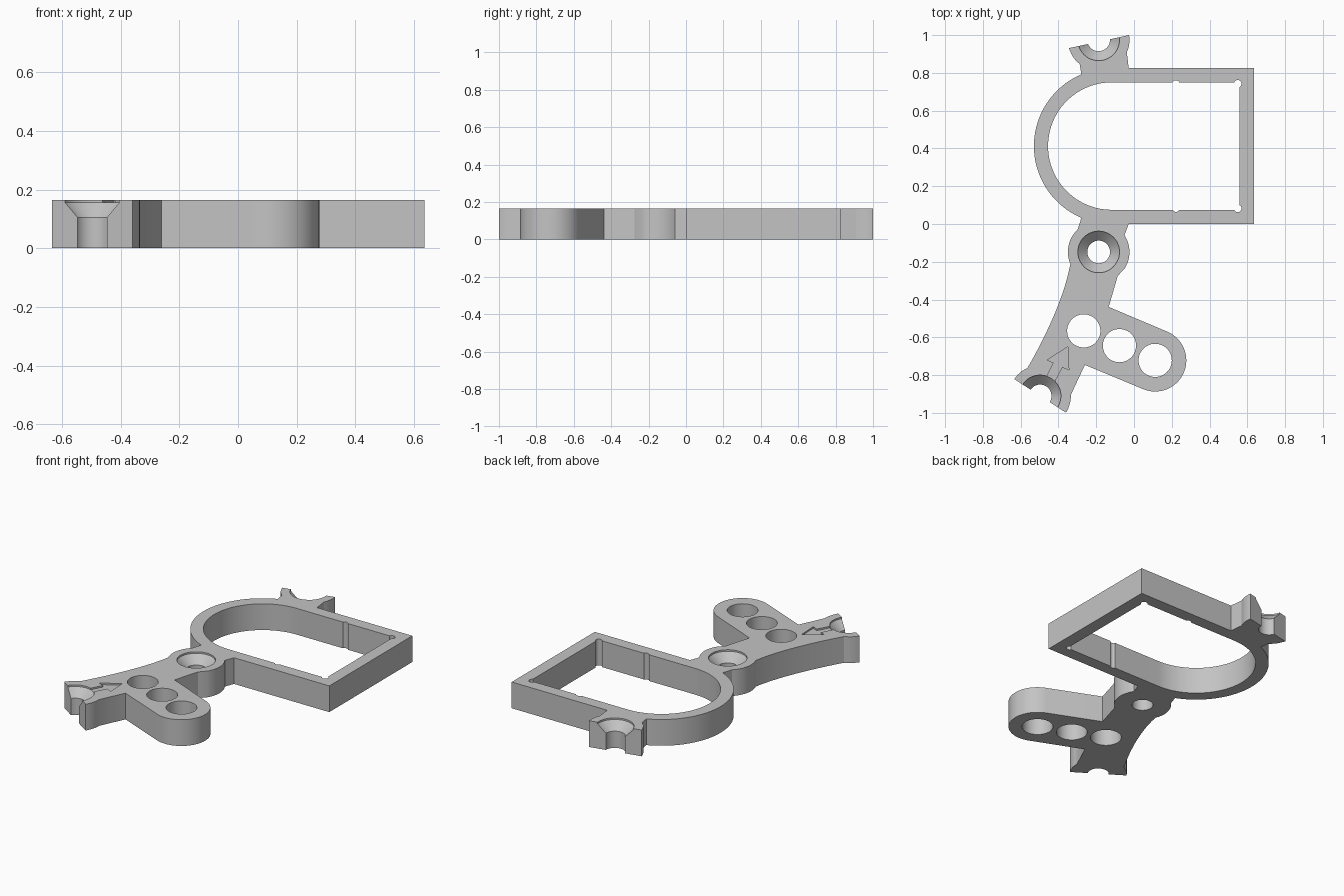
import bpy, bmesh
from math import cos, sin, radians
from mathutils import Vector
from mathutils.geometry import interpolate_bezier

if "Cube" in bpy.data.objects:
    bpy.data.objects.remove(bpy.data.objects["Cube"], do_unlink=True)

H = 0.165                      # plate thickness
BOSS, SINK, BORE = 0.163, 0.11, 0.06
TOP, MID, END = (-0.187, 0.975), (-0.187, -0.148), (-0.497, -0.91)
BEND = (-0.1175, 0.4125)       # centre of the rounded frame end
FINGER = [(-0.266, -0.566), (-0.077, -0.644), (0.112, -0.722)]

grey = bpy.data.materials.new("plain grey")
grey.use_nodes = True
grey.diffuse_color = (0.55, 0.55, 0.55, 1)
grey.node_tree.nodes["Principled BSDF"].inputs["Base Color"].default_value = grey.diffuse_color


def arc(c, r, a, b, n=12):
    angles = [radians(a + (b - a) * i / n) for i in range(n + 1)]
    return [(c[0] + r * cos(t), c[1] + r * sin(t)) for t in angles]


def circle(c, r, n=48):
    return arc(c, r, 0, 360, n)[:-1]


def loft(name, layers):
    """Closed solid through equal outlines at rising heights."""
    bm = bmesh.new()
    rings = [[bm.verts.new((x, y, z)) for x, y in pts] for pts, z in layers]
    for low, high in zip(rings, rings[1:]):
        for i in range(len(low)):
            j = (i + 1) % len(low)
            bm.faces.new((low[i], low[j], high[j], high[i]))
    bm.faces.new(rings[0][::-1])
    bm.faces.new(rings[-1])
    bmesh.ops.recalc_face_normals(bm, faces=bm.faces)
    mesh = bpy.data.meshes.new(name)
    bm.to_mesh(mesh)
    bm.free()
    mesh.materials.append(grey)
    obj = bpy.data.objects.new(name, mesh)
    bpy.context.collection.objects.link(obj)
    return obj


def prism(name, pts, low=-0.1, high=H + 0.1):
    return loft(name, [(pts, low), (pts, high)])


# Outer silhouette, counter-clockwise from the frame's front corner
edge = [Vector((x, y, 0)) for x, y in
        [(-0.337, -0.21), (-0.37, -0.40), (-0.49, -0.64), (-0.583, -0.794)]]
arm_edge = [(p.x, p.y) for p in interpolate_bezier(*edge, 16)][1:-1]
outline = [(0.635, 0), (0.635, 0.825), (-0.028, 0.825)]
outline += arc(TOP, BOSS, -24, 8.8, 6) + arc(TOP, BOSS, 195.6, 232, 6)
outline += arc(BEND, 0.4125, 113, 247, 40)
outline += arc(MID, BOSS, 133, 203) + arm_edge
outline += arc(END, BOSS, 126, 147, 4) + arc(END, BOSS, 327, 362, 6)
outline += [(-0.26, -0.746)] + arc(FINGER[2], 0.165, -112.4, 67.6, 32)
outline += [(-0.134, -0.439), (-0.086, -0.275)]
outline += arc(MID, BOSS, -32, 33) + [(-0.028, 0)]
bracket = prism("bracket_plate", outline, 0, H)

# Frame opening with relief notches
opening = [(0.558, 0.075), (0.558, 0.75)] + arc(BEND, 0.3375, 90, 270, 48)
cutters = [prism("frame_opening", opening)]
for side in (-1, 1):
    for x, off in ((0.222, 0.3285), (0.549, 0.33)):
        cutters.append(prism("relief_notch", circle((x, BEND[1] + side * off), 0.02, 20)))

# Finger holes
cutters += [prism("finger_hole", circle(c, 0.088)) for c in FINGER]

# Countersunk screw holes, two of them halved by the ends
for c in (TOP, MID, END):
    profile = [(BORE, -0.1), (BORE, 0.105), (SINK, 0.155), (SINK, H + 0.1)]
    cutters.append(loft("screw_hole", [(circle(c, r), z) for r, z in profile]))

# Shallow engraved arrow
arrow = [(-0.35, -0.65), (-0.46, -0.72), (-0.425, -0.735), (-0.49, -0.86),
         (-0.445, -0.88), (-0.38, -0.757), (-0.345, -0.772)]
cutters.append(prism("arrow_recess", arrow, H - 0.01))

# Cut everything out of the plate
bpy.context.view_layer.objects.active = bracket
bracket.select_set(True)
for cutter in cutters:
    cutter.hide_render = True
    mod = bracket.modifiers.new("cut", "BOOLEAN")
    mod.operation, mod.solver, mod.object = "DIFFERENCE", "EXACT", cutter
    bpy.ops.object.modifier_apply(modifier=mod.name)
    bpy.data.objects.remove(cutter, do_unlink=True)
bpy.ops.object.shade_smooth_by_angle(angle=radians(25))
